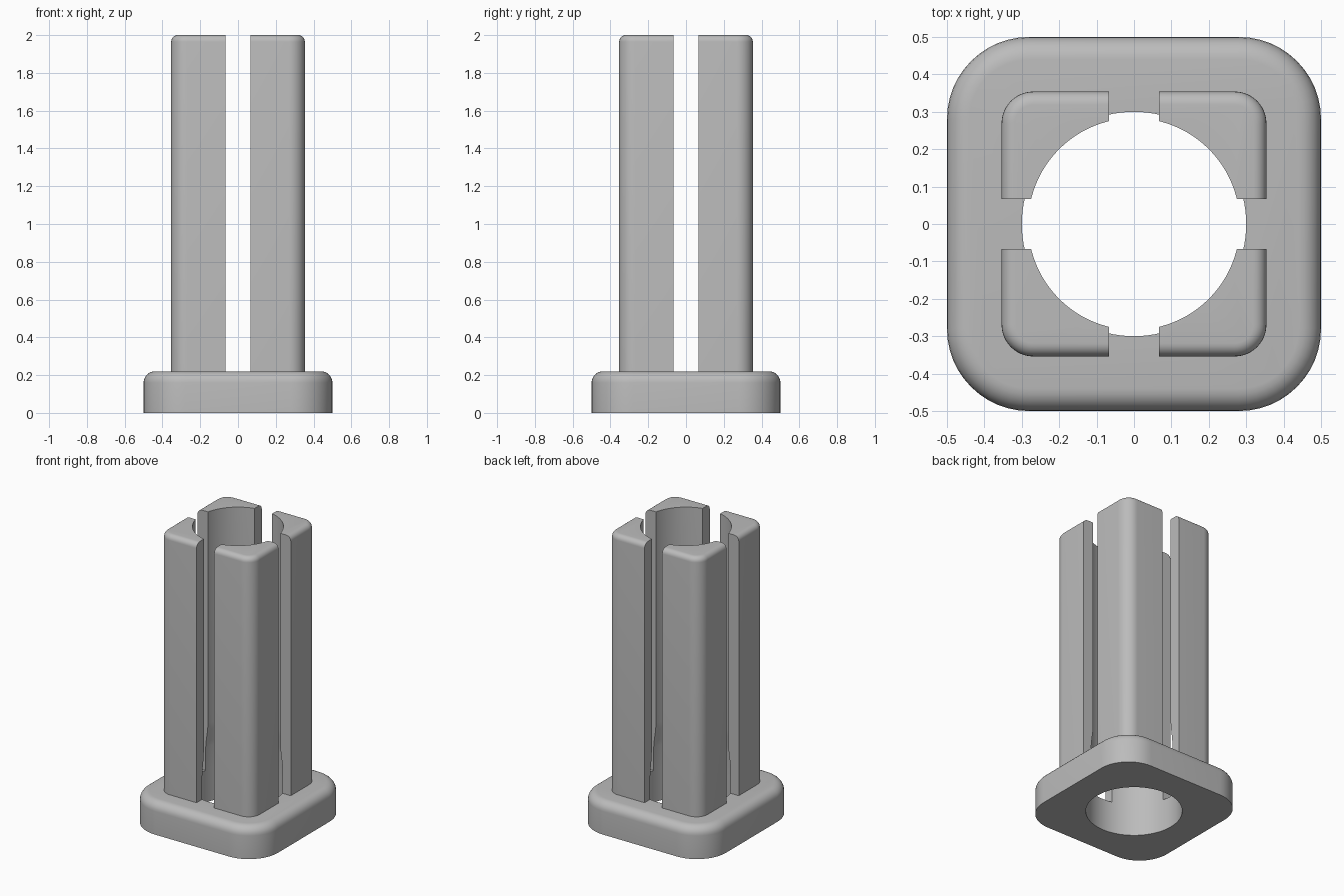
import bpy, bmesh, math

if "Cube" in bpy.data.objects:
    bpy.data.objects.remove(bpy.data.objects["Cube"], do_unlink=True)

BASE_TOP, TOP, BORE, SLOT = 0.22, 2.0, 0.30, 0.067

grey = bpy.data.materials.new("plain grey")
grey.use_nodes = True
colour = (0.5, 0.5, 0.5, 1)
grey.diffuse_color = colour
grey.node_tree.nodes["Principled BSDF"].inputs["Base Color"].default_value = colour


def finish(name, bm):
    bmesh.ops.recalc_face_normals(bm, faces=bm.faces)
    mesh = bpy.data.meshes.new(name)
    bm.to_mesh(mesh)
    bm.free()
    mesh.materials.append(grey)
    obj = bpy.data.objects.new(name, mesh)
    bpy.context.collection.objects.link(obj)
    return obj


def box(name, hx, hy, z0, z1, corner=0, fillet=0):
    """Box with optional rounded upright corners and a rounded top rim."""
    bm = bmesh.new()
    bmesh.ops.create_cube(bm, size=2)
    for v in bm.verts:
        v.co = (v.co.x * hx, v.co.y * hy, z1 if v.co.z > 0 else z0)
    if corner:
        upright = [e for e in bm.edges
                   if abs(e.verts[0].co.z - e.verts[1].co.z) > 0.01]
        bmesh.ops.bevel(bm, geom=upright, offset=corner, segments=12,
                        profile=0.5, affect='EDGES')
        rim = [e for e in bm.edges if all(v.co.z > z1 - 0.001 for v in e.verts)]
        bmesh.ops.bevel(bm, geom=rim, offset=fillet, segments=6,
                        profile=0.5, affect='EDGES')
    return finish(name, bm)


def turned(name, profile, sides=96):
    """Closed solid of stacked circles given as (radius, height)."""
    bm = bmesh.new()
    rings = [[bm.verts.new((r * math.cos(math.tau * i / sides),
                            r * math.sin(math.tau * i / sides), z))
              for i in range(sides)] for r, z in profile]
    for low, high in zip(rings, rings[1:]):
        for i in range(sides):
            j = (i + 1) % sides
            bm.faces.new((low[i], low[j], high[j], high[i]))
    bm.faces.new(rings[0])
    bm.faces.new(rings[-1])
    return finish(name, bm)


def cut(obj, cutters):
    bpy.context.view_layer.objects.active = obj
    for cutter in cutters:
        mod = obj.modifiers.new("cut", 'BOOLEAN')
        mod.operation = 'DIFFERENCE'
        mod.solver = 'EXACT'
        mod.object = cutter
        bpy.ops.object.modifier_apply(modifier=mod.name)


# Rounded foot plate and the square column standing on it
base = box("base", 0.5, 0.5, 0, BASE_TOP, 0.22, 0.06)
posts = box("corner_posts", 0.354, 0.354, BASE_TOP, TOP, 0.085, 0.035)

# Round bore, slightly wider at its lower end, and two crossing slots
bore = turned("bore_cutter", [(BORE, -0.1), (BORE, 0.38), (0.297, 0.42),
                              (0.286, 0.5), (0.283, 0.55), (0.283, 2.1)])
slot_a = box("slot_cutter_x", 0.6, SLOT, 0.1, 2.1)
slot_b = box("slot_cutter_y", SLOT, 0.6, 0.1, 2.1)
cut(base, [bore])
cut(posts, [bore, slot_a, slot_b])

for helper in (bore, slot_a, slot_b):
    bpy.data.objects.remove(helper, do_unlink=True)

# Smooth rounded surfaces, sharp cut edges
for obj in (base, posts):
    bpy.ops.object.select_all(action='DESELECT')
    obj.select_set(True)
    bpy.context.view_layer.objects.active = obj
    bpy.ops.object.shade_smooth_by_angle(angle=math.radians(30))
